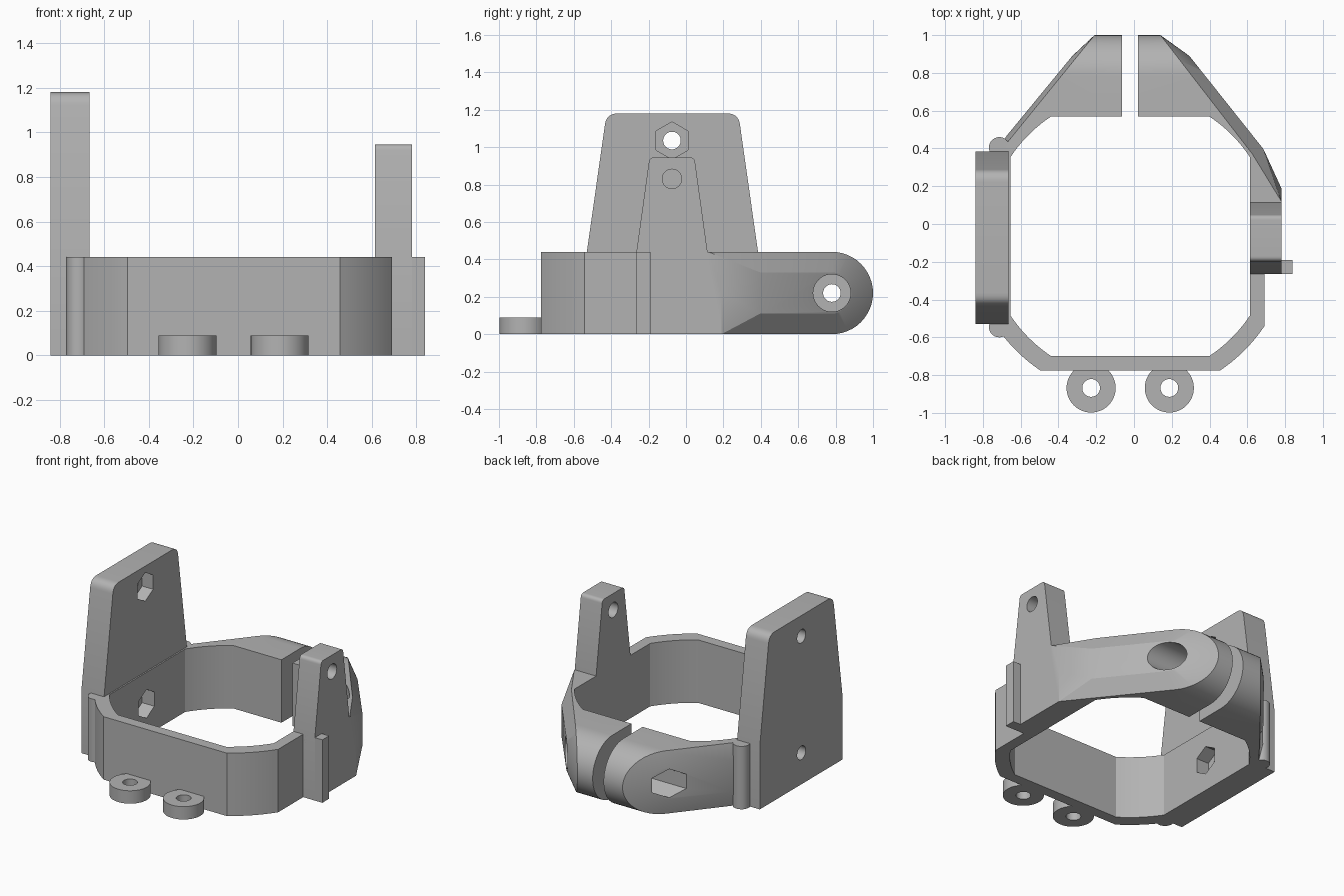
import bpy, bmesh
from math import sin, cos, pi, acos
from mathutils import Vector

if "Cube" in bpy.data.objects:
    bpy.data.objects.remove(bpy.data.objects["Cube"])

grey = bpy.data.materials.new("light_grey")
grey.use_nodes = True
GREY = (0.45, 0.45, 0.45, 1)
grey.diffuse_color = GREY
grey.node_tree.nodes["Principled BSDF"].inputs["Base Color"].default_value = GREY

H = 0.44           # band height
CX, CY = -0.02, -0.065   # band centre
MID = H / 2


def finish(name, bm):
    bmesh.ops.recalc_face_normals(bm, faces=bm.faces)
    mesh = bpy.data.meshes.new(name)
    bm.to_mesh(mesh)
    bm.free()
    mesh.materials.append(grey)
    ob = bpy.data.objects.new(name, mesh)
    bpy.context.collection.objects.link(ob)
    return ob


def prism(name, pts, axis, lo, hi):
    """Extrude a 2D outline along x (outline is y, z) or z (outline is x, y)."""
    bm = bmesh.new()
    place = (lambda p, d: (d, *p)) if axis == "x" else (lambda p, d: (*p, d))
    face = bm.faces.new([bm.verts.new(place(p, lo)) for p in pts])
    ext = bmesh.ops.extrude_face_region(bm, geom=[face], use_keep_orig=True)
    step = Vector(place((0, 0), hi - lo))
    bmesh.ops.translate(bm, vec=step, verts=[v for v in ext["geom"] if isinstance(v, bmesh.types.BMVert)])
    return finish(name, bm)


def circle(u, v, r, n=40):
    return [(u + r * sin(2 * pi * i / n), v + r * cos(2 * pi * i / n)) for i in range(n)]


def hull(name, pts):
    bm = bmesh.new()
    for p in pts:
        bm.verts.new(p)
    bmesh.ops.convex_hull(bm, input=bm.verts)
    loose = [v for v in bm.verts if not v.link_faces]
    bmesh.ops.delete(bm, geom=loose, context="VERTS")
    bmesh.ops.dissolve_limit(bm, angle_limit=0.01, verts=bm.verts, edges=bm.edges)
    return finish(name, bm)


def corner_arc(half, r, sx, sy, n=10):
    """Arc of a circle between the two sides of a square that clips it."""
    a0 = acos(half / r)
    a1 = pi / 2 - a0
    return [(CX + sx * r * cos(a0 + (a1 - a0) * i / n),
             CY + sy * r * sin(a0 + (a1 - a0) * i / n)) for i in range(n + 1)]


def upright(base, top, height, r):
    """Tapered upright outline with rounded top corners."""
    pts = [(base[0], 0), (base[0], H)]
    corners = [Vector((base[0], H)), Vector((top[0], height)), Vector((top[1], height)), Vector((base[1], H))]
    for k in (1, 2):
        c = corners[k]
        a = c + (corners[k - 1] - c).normalized() * r
        b = c + (corners[k + 1] - c).normalized() * r
        for i in range(9):
            t = i / 8
            pts.append(tuple(a * (1 - t) ** 2 + c * 2 * t * (1 - t) + b * t * t))
    return pts + [(base[1], H), (base[1], 0)]


def cut(ob, cutters):
    bpy.context.view_layer.objects.active = ob
    for c in cutters:
        mod = ob.modifiers.new("cut", "BOOLEAN")
        mod.operation = "DIFFERENCE"
        mod.solver = "EXACT"
        mod.object = c
        bpy.ops.object.modifier_apply(modifier=mod.name)


# Cutters: opening, bolt bores and nut pockets
opening_pts = []
for sx, sy in ((1, 1), (-1, 1), (-1, -1), (1, -1)):
    arc = corner_arc(0.635, 0.76, sx, sy)
    opening_pts += arc if sx * sy > 0 else arc[::-1]
opening = prism("opening_cutter", opening_pts, "z", -1, 2)
clamp_bore = prism("clamp_bore_cutter", circle(0.78, MID, 0.047), "x", -1, 1)
head_pocket = prism("head_pocket_cutter", circle(0.78, MID, 0.1), "x", 0.17, 1)
nut_pocket = prism("nut_pocket_cutter", circle(0.78, MID, 0.1, 6), "x", -1, -0.21)
wall_cutters = []
for z in (MID, 1.035):
    wall_cutters.append(prism("wall_bore_cutter", circle(-0.075, z, 0.047), "x", -1, -0.5))
    wall_cutters.append(prism("wall_nut_cutter", circle(-0.075, z, 0.1, 6), "x", -0.75, -0.5))
post_bore = prism("post_bore_cutter", circle(-0.075, 0.83, 0.052), "x", 0.4, 1)

# Front band, open at the back
band_pts = corner_arc(0.71, 0.855, 1, -1)[::-1] + [(0.69, 0.2), (-0.73, 0.2)] + corner_arc(0.71, 0.855, -1, -1)
band = prism("front_band", band_pts, "z", 0, H)
cut(band, [opening] + wall_cutters[:2])

# Tall side plate and short post
plate = prism("tall_plate", upright((-0.53, 0.385), (-0.425, 0.28), 1.18, 0.06), "x", -0.84, -0.665)
cut(plate, wall_cutters)
post = prism("short_post", upright((-0.265, 0.115), (-0.195, 0.045), 0.945, 0.025), "x", 0.55, 0.78)
cut(post, [opening, post_bore])
tab = prism("post_tab", [(0.7, -0.265), (0.838, -0.265), (0.838, -0.19), (0.7, -0.19)], "z", 0, H)


# Clamp ears: rounded end blocks with a raised, chamfered outer face
def ear(name, gap_x, base, raised, extra):
    pts = [(gap_x, 0.4, z) for z in (0, H)]
    n = 24
    for i in range(n + 1):
        a = -pi / 2 + pi * i / n
        c, s = cos(a), sin(a)
        pts.append((gap_x, 0.78 + 0.22 * c, MID + 0.22 * s))
        for (p, q), r in ((base, 0.22), (raised, 0.11)):
            y = 0.78 + r * c
            x = p[0] + (y - p[1]) * (q[0] - p[0]) / (q[1] - p[1])
            pts.append((x, y, MID + r * s))
    for (p, q), r in ((base, 0.22), (raised, 0.11)):
        pts += [(*q, MID - r), (*q, MID + r)]
    return hull(name, pts + extra)


right_end = [(x, 0.1, z) for x in (0.58, 0.78) for z in (0, H)]
right_end += [(0.78, 0.19, 0), (0.78, 0.19, MID), (0.78, 0.12, H)]
left_ear = ear("left_ear", 0.022, ((0.14, 1), (0.627, 0.37)), ((0.277, 0.91), (0.685, 0.397)), right_end)
cut(left_ear, [opening, clamp_bore, head_pocket])

left_end = [(x, 0.1, z) for x in (-0.6, -0.72) for z in (0, H)]
left_end += [(-0.7, 0.38, z) for z in (0, H)]
right_ear = ear("right_ear", -0.063, ((-0.209, 1), (-0.664, 0.44)), ((-0.31, 0.91), (-0.68, 0.46)), left_end)
cut(right_ear, [opening, clamp_bore, nut_pocket])

# Round beads beside the tall plate
parts = [band, plate, post, tab, left_ear, right_ear]
for name, y in (("front_bead", -0.545), ("back_bead", 0.405)):
    parts.append(prism(name, circle(-0.713, y, 0.055), "z", 0, H))

# Front mounting lugs
for name, x in (("left_lug", 0.187), ("right_lug", -0.227)):
    lug = prism(name, circle(x, -0.868, 0.13, 48), "z", 0, 0.09)
    hole = prism("lug_hole_cutter", circle(x, -0.868, 0.047), "z", -0.1, 0.2)
    cut(lug, [hole])
    parts.append(lug)

# Remove the cutters, then smooth the curved faces
for ob in [o for o in bpy.data.objects if "_cutter" in o.name]:
    bpy.data.objects.remove(ob)
bpy.context.view_layer.update()
for ob in parts:
    ob.select_set(True)
bpy.context.view_layer.objects.active = band
bpy.ops.object.shade_smooth_by_angle(angle=0.4)
